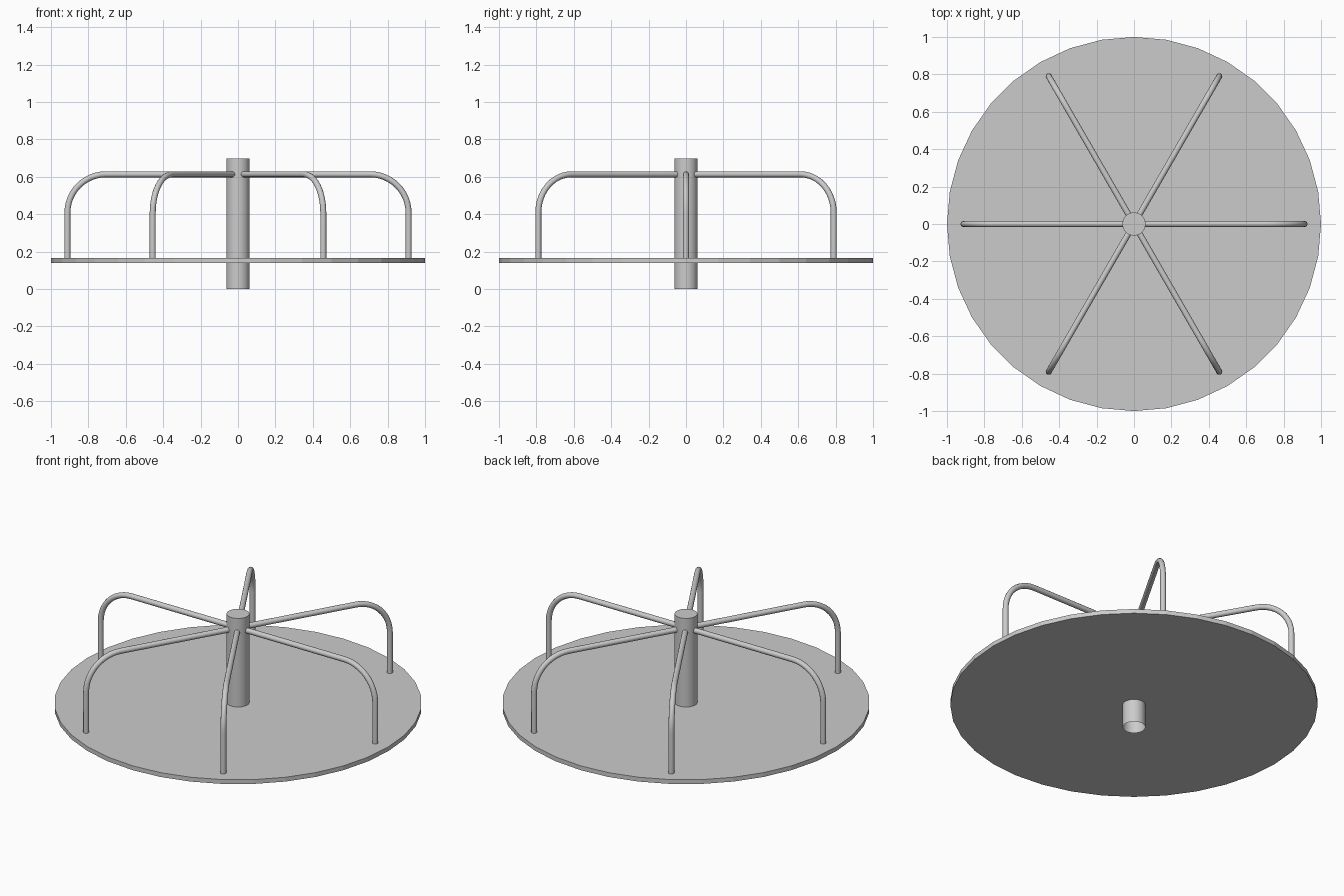
import bpy, bmesh
from math import sin, cos, pi, radians

if "Cube" in bpy.data.objects:
    bpy.data.objects.remove(bpy.data.objects["Cube"])


def cylinder(name, radius, z0, z1, sides, open_bottom=False):
    bm = bmesh.new()
    bmesh.ops.create_cone(bm, cap_ends=True, segments=sides, radius1=radius,
                          radius2=radius, depth=z1 - z0)
    bmesh.ops.translate(bm, verts=bm.verts, vec=(0, 0, (z0 + z1) / 2))
    if open_bottom:
        low = [f for f in bm.faces if f.normal.z < -0.9]
        bmesh.ops.delete(bm, geom=low, context='FACES_ONLY')
    me = bpy.data.meshes.new(name)
    bm.to_mesh(me)
    bm.free()
    ob = bpy.data.objects.new(name, me)
    bpy.context.collection.objects.link(ob)
    return ob


def tube(name, path, radius, angle, sides=12):
    # path lies in the (distance from axis, height) plane, swept with a round section
    bm = bmesh.new()
    rings = []
    for i, (r, z) in enumerate(path):
        a, b = path[max(i - 1, 0)], path[min(i + 1, len(path) - 1)]
        dr, dz = b[0] - a[0], b[1] - a[1]
        length = (dr * dr + dz * dz) ** 0.5
        nr, nz = -dz / length, dr / length
        ring = []
        for k in range(sides):
            t = 2 * pi * k / sides
            u, v = radius * cos(t), radius * sin(t)
            x, y = r + u * nr, v
            ring.append(bm.verts.new((x * cos(angle) - y * sin(angle),
                                      x * sin(angle) + y * cos(angle), z + u * nz)))
        rings.append(ring)
    for p, q in zip(rings, rings[1:]):
        for k in range(sides):
            j = (k + 1) % sides
            bm.faces.new((p[k], p[j], q[j], q[k]))
    bmesh.ops.recalc_face_normals(bm, faces=bm.faces)
    me = bpy.data.meshes.new(name)
    bm.to_mesh(me)
    bm.free()
    ob = bpy.data.objects.new(name, me)
    bpy.context.collection.objects.link(ob)
    return ob


# Round deck and centre post
parts = [cylinder("deck", 1.0, 0.14, 0.166, 36),
         cylinder("centre_post", 0.062, 0.0, 0.698, 32, open_bottom=True)]

# Six bent handrails from the post out and down to the deck
reach, top, bend = 0.912, 0.613, 0.205
path = [(0.035, top)]
for i in range(13):
    t = pi / 2 * (1 - i / 12)
    path.append((reach - bend + bend * cos(t), top - bend + bend * sin(t)))
path.append((reach, 0.16))
for n in range(6):
    parts.append(tube(f"handrail_{n + 1}", path, 0.016, radians(60 * n)))

# Smooth the tubes and post, keep sharp edges
bpy.ops.object.select_all(action='DESELECT')
for ob in parts[1:]:
    ob.select_set(True)
bpy.context.view_layer.objects.active = parts[1]
bpy.ops.object.shade_smooth_by_angle(angle=radians(35))
